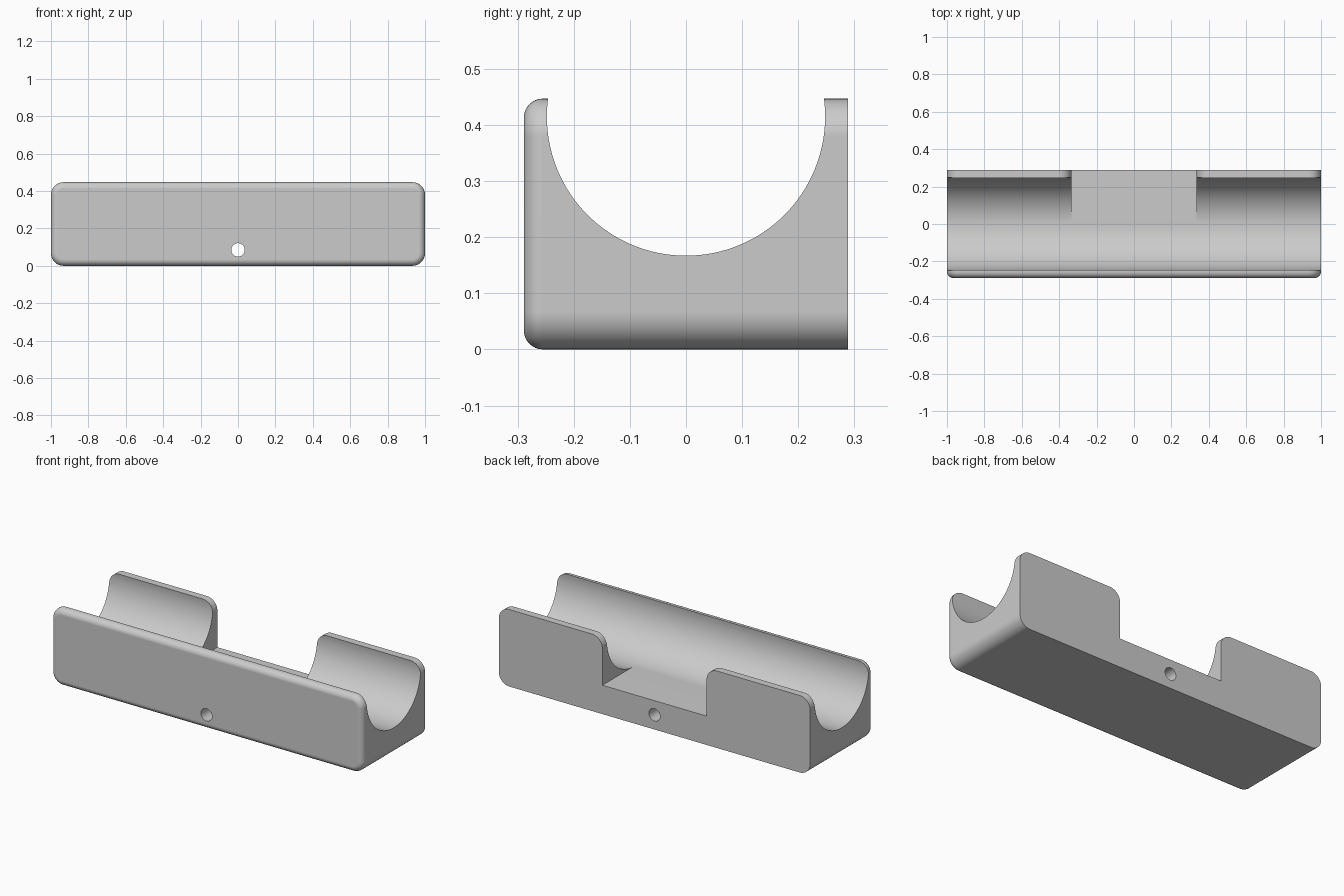
import bpy, bmesh, math

default = bpy.data.objects.get("Cube")
if default:
    bpy.data.objects.remove(default, do_unlink=True)

HALF_X, HALF_Y, HEIGHT = 1.0, 0.289, 0.447
CORNER, FILLET = 0.067, 0.034
BORE_R, BORE_Z = 0.248, 0.415
NOTCH_X, NOTCH_Z = 0.335, 0.1675


def arc(cx, cz, r, start, end, steps):
    """Points on an arc in the xz plane, angles in degrees."""
    angles = [math.radians(start + (end - start) * i / steps) for i in range(steps + 1)]
    return [(cx + r * math.cos(a), cz + r * math.sin(a)) for a in angles]


def rounded_rect(inset):
    """Front outline of the block, shrunk by inset."""
    mid = HEIGHT / 2
    dx, dz, r = HALF_X - CORNER, mid - CORNER, CORNER - inset
    points = []
    for sx, sz, start in ((1, 1, 0), (-1, 1, 90), (-1, -1, 180), (1, -1, 270)):
        points += arc(sx * dx, mid + sz * dz, r, start, start + 90, 10)
    return points


def loft(name, sections):
    """Closed solid through (y, outline) sections."""
    bm = bmesh.new()
    rings = [[bm.verts.new((x, y, z)) for x, z in outline] for y, outline in sections]
    for a, b in zip(rings, rings[1:]):
        for i in range(len(a)):
            j = (i + 1) % len(a)
            bm.faces.new((a[i], a[j], b[j], b[i]))
    bm.faces.new(rings[0])
    bm.faces.new(rings[-1])
    bmesh.ops.recalc_face_normals(bm, faces=bm.faces)
    mesh = bpy.data.meshes.new(name)
    bm.to_mesh(mesh)
    bm.free()
    obj = bpy.data.objects.new(name, mesh)
    bpy.context.collection.objects.link(obj)
    return obj


def cylinder(name, radius, length, location, rotation, sides):
    bpy.ops.mesh.primitive_cylinder_add(vertices=sides, radius=radius, depth=length,
                                        location=location, rotation=rotation)
    obj = bpy.context.object
    obj.name = name
    return obj


# Block with rounded corners and a filleted front edge
sections = []
for i in range(9):
    a = math.radians(90 * i / 8)
    sections.append((-HALF_Y + FILLET * (1 - math.sin(a)),
                     rounded_rect(FILLET * (1 - math.cos(a)))))
sections.reverse()
sections.append((HALF_Y, rounded_rect(0)))
cradle = loft("cradle_block", sections)

# Cutters: lengthwise trough, rear notch with rounded shoulders, screw hole
trough = cylinder("trough_cutter", BORE_R, 3, (0, 0, BORE_Z), (0, math.pi / 2, 0), 128)
shoulder = arc(NOTCH_X + CORNER, HEIGHT - CORNER, CORNER, 180, 90, 10)
right_side = [(NOTCH_X, NOTCH_Z)] + shoulder + [(NOTCH_X + CORNER, 0.6)]
outline = right_side + [(-x, z) for x, z in reversed(right_side)]
notch = loft("notch_cutter", [(0, outline), (0.5, outline)])
hole = cylinder("hole_cutter", 0.036, 2, (0, 0, 0.085), (math.pi / 2, 0, 0), 40)

bpy.ops.object.select_all(action="DESELECT")
bpy.context.view_layer.objects.active = cradle
cradle.select_set(True)
for cutter in (trough, notch, hole):
    cutter.hide_render = True
    mod = cradle.modifiers.new(cutter.name, "BOOLEAN")
    mod.operation = "DIFFERENCE"
    mod.solver = "EXACT"
    mod.object = cutter
    bpy.ops.object.modifier_apply(modifier=mod.name)
    bpy.data.objects.remove(cutter, do_unlink=True)

# Single grey finish
grey = bpy.data.materials.new("light_grey")
grey.use_nodes = True
colour = (0.6, 0.6, 0.6, 1)
grey.diffuse_color = colour
grey.node_tree.nodes["Principled BSDF"].inputs["Base Color"].default_value = colour
cradle.data.materials.clear()
cradle.data.materials.append(grey)

# Smooth curves, crisp edges
bpy.ops.object.shade_smooth_by_angle(angle=math.radians(30))
weighted = cradle.modifiers.new("weighted_normals", "WEIGHTED_NORMAL")
weighted.keep_sharp = True
